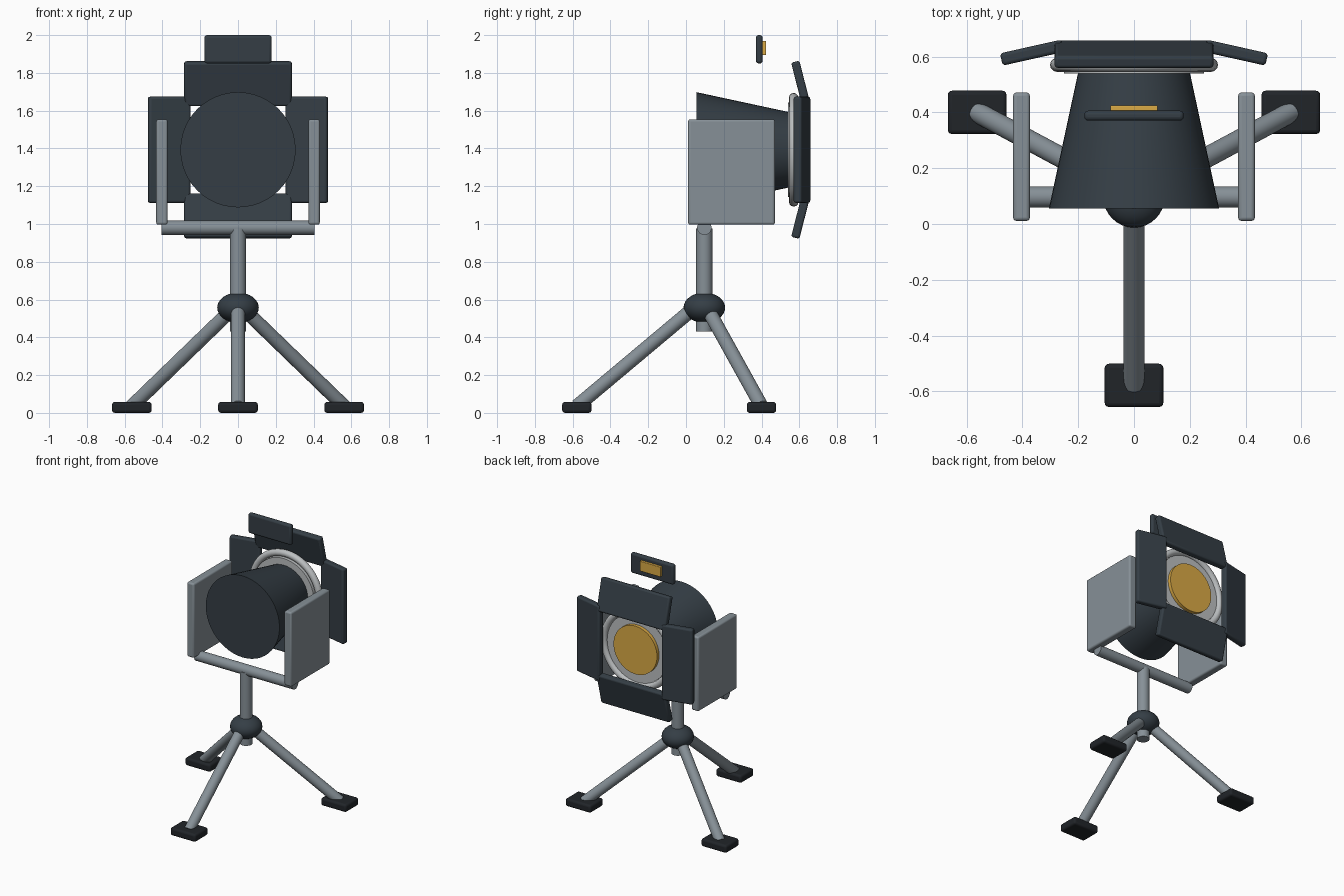
import bpy
from math import pi
from mathutils import Vector

if "Cube" in bpy.data.objects:
    bpy.data.objects.remove(bpy.data.objects["Cube"])


def material(name, rgb):
    m = bpy.data.materials.new(name)
    m.diffuse_color = (*rgb, 1)
    m.use_nodes = True
    m.node_tree.nodes["Principled BSDF"].inputs["Base Color"].default_value = m.diffuse_color
    return m


dark = material("dark_slate", (0.035, 0.048, 0.06))
rubber = material("black_rubber", (0.015, 0.018, 0.022))
metal = material("grey_metal", (0.24, 0.28, 0.31))
silver = material("pale_silver", (0.5, 0.52, 0.53))
amber = material("amber", (0.7, 0.4, 0.06))

AXIS_Y = 0.097   # stand axis
LAMP_Z = 1.393   # lamp centre height


def finish(name, mat, smooth=True):
    ob = bpy.context.object
    ob.name = name
    ob.data.materials.append(mat)
    if smooth:
        bpy.ops.object.shade_smooth_by_angle(angle=0.6)
    return ob


def box(name, loc, size, mat, rot=(0, 0, 0), bevel=0.012):
    bpy.ops.mesh.primitive_cube_add(size=1)
    ob = bpy.context.object
    ob.scale = size
    bpy.ops.object.transform_apply(location=False, rotation=False, scale=True)
    ob.location, ob.rotation_euler = loc, rot
    b = ob.modifiers.new("rounded_edges", "BEVEL")
    b.width, b.segments = bevel, 3
    return finish(name, mat)


def rod(name, a, b, r1, mat, r2=None, sides=32):
    a, b = Vector(a), Vector(b)
    d = b - a
    bpy.ops.mesh.primitive_cone_add(vertices=sides, radius1=r1,
                                    radius2=r1 if r2 is None else r2,
                                    depth=d.length, location=(a + b) / 2,
                                    rotation=d.to_track_quat('Z', 'Y').to_euler())
    return finish(name, mat)


# Tripod legs and feet
for name, start, foot in (("front", (0, 0.03, 0.545), (0, -0.578)),
                          ("left", (-0.04, 0.12, 0.54), (-0.562, 0.4)),
                          ("right", (0.04, 0.12, 0.54), (0.562, 0.4))):
    fx, fy = foot
    rod(name + "_leg", start, (fx, fy, 0.035), 0.037, metal)
    box(name + "_foot", (fx, fy, 0.029), (0.21, 0.155, 0.058), rubber, bevel=0.015)

# Hub, column and yoke
bpy.ops.mesh.primitive_uv_sphere_add(segments=32, ring_count=16, radius=1,
                                     location=(0, AXIS_Y, 0.557))
bpy.context.object.scale = (0.11, 0.11, 0.08)
finish("tripod_hub", dark)
rod("column", (0, AXIS_Y, 0.43), (0, AXIS_Y, 0.975), 0.043, metal)
rod("yoke_bar", (-0.405, AXIS_Y, 0.98), (0.405, AXIS_Y, 0.98), 0.038, metal)
for side, s in (("left", -1), ("right", 1)):
    box(side + "_yoke_plate", (s * 0.403, 0.241, 1.275), (0.06, 0.46, 0.557), metal)

# Lamp housing, lens and bezel
rod("lamp_housing", (0, 0.055, LAMP_Z), (0, 0.543, LAMP_Z), 0.305, dark, 0.2, 48)
rod("reflector_plate", (0, 0.54, LAMP_Z), (0, 0.575, LAMP_Z), 0.25, silver, sides=48)
rod("lens", (0, 0.57, LAMP_Z), (0, 0.6, LAMP_Z), 0.18, amber, sides=48)
bpy.ops.mesh.primitive_torus_add(major_radius=0.276, minor_radius=0.025,
                                 major_segments=48, minor_segments=12,
                                 location=(0, 0.57, LAMP_Z), rotation=(pi / 2, 0, 0))
finish("lens_bezel", silver)

# Barn doors, outer edges leaning back toward the housing
for side, s in (("left", -1), ("right", 1)):
    box(side + "_barn_door", (s * 0.365, 0.614, LAMP_Z), (0.226, 0.045, 0.562),
        dark, (0, 0, -s * 0.22))
for side, s in (("lower", -1), ("upper", 1)):
    box(side + "_barn_door", (0, 0.608, LAMP_Z + s * 0.35), (0.57, 0.045, 0.24),
        dark, (s * 0.25, 0, 0))

# Floating sign panel with a plain badge on its back
box("sign_panel", (0, 0.388, 1.925), (0.356, 0.036, 0.15), dark, bevel=0.014)
box("sign_badge", (0, 0.412, 1.932), (0.17, 0.025, 0.075), amber, bevel=0.003)
